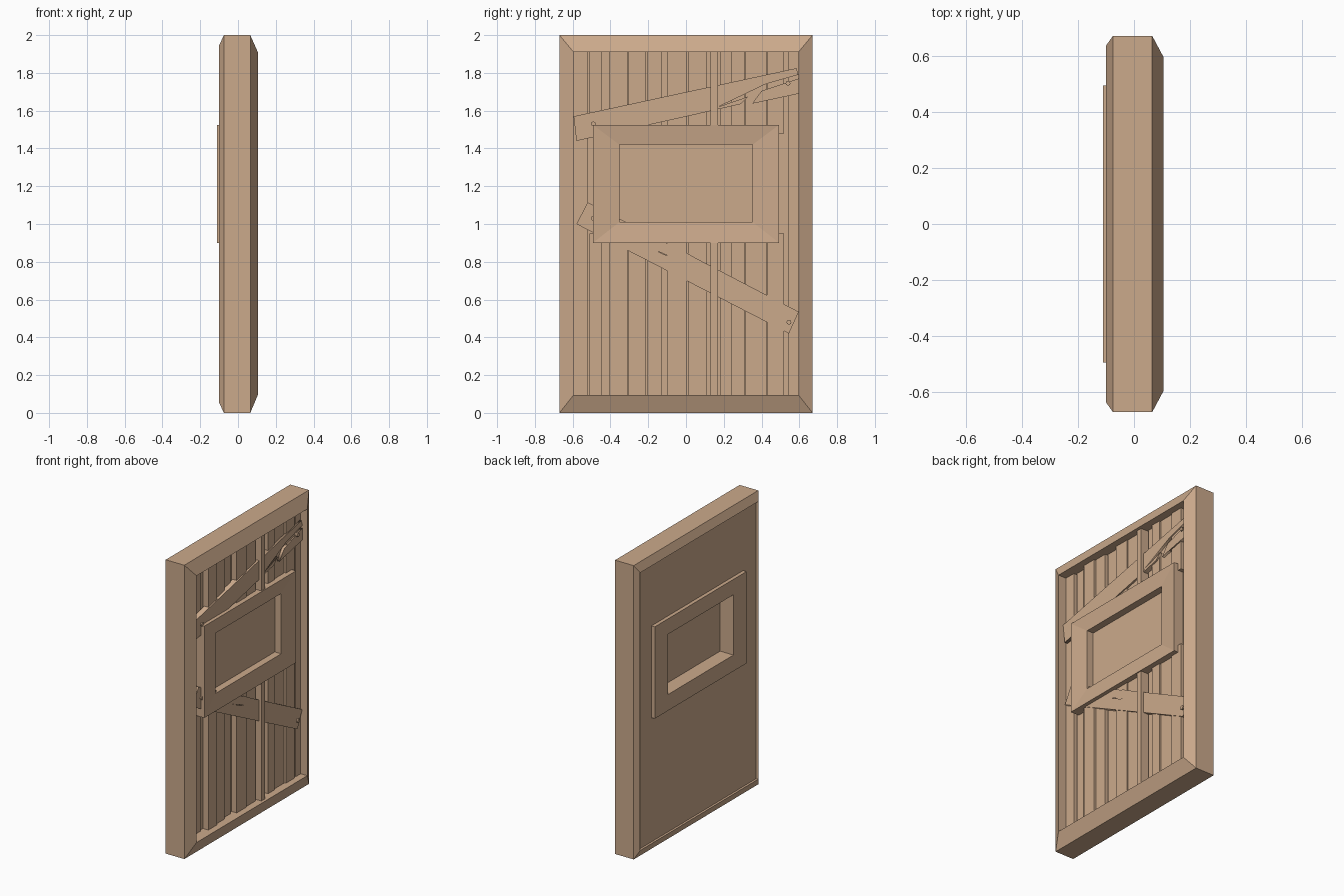
import bpy, bmesh, math

if "Cube" in bpy.data.objects:
    bpy.data.objects.remove(bpy.data.objects["Cube"])

wood = bpy.data.materials.new("wood")
wood.diffuse_color = (0.60, 0.40, 0.26, 1)
wood.use_nodes = True
wood.node_tree.nodes["Principled BSDF"].inputs["Base Color"].default_value = wood.diffuse_color


def add_mesh(name, bm):
    bmesh.ops.recalc_face_normals(bm, faces=bm.faces)
    me = bpy.data.meshes.new(name)
    bm.to_mesh(me)
    bm.free()
    me.materials.append(wood)
    ob = bpy.data.objects.new(name, me)
    bpy.context.collection.objects.link(ob)
    return ob


def ring(name, sections):
    """Rectangular ring: closed profile of (x, half_y, z0, z1) rectangles."""
    bm = bmesh.new()
    loops = [[bm.verts.new(p) for p in ((x, -h, a), (x, h, a), (x, h, b), (x, -h, b))]
             for x, h, a, b in sections]
    for i, lo in enumerate(loops):
        nx = loops[(i + 1) % len(loops)]
        for k in range(4):
            bm.faces.new((lo[k], lo[(k + 1) % 4], nx[(k + 1) % 4], nx[k]))
    return add_mesh(name, bm)


def box(name, x0, x1, y0, y1, z0, z1):
    bm = bmesh.new()
    bmesh.ops.create_cube(bm, size=1)
    for v in bm.verts:
        v.co = (x1 if v.co.x > 0 else x0, y1 if v.co.y > 0 else y0, z1 if v.co.z > 0 else z0)
    return add_mesh(name, bm)


def plate(name, x0, x1, *outlines):
    """Flat board cut from y-z outlines; later outlines are holes."""
    cu = bpy.data.curves.new(name, 'CURVE')
    cu.dimensions = '2D'
    cu.fill_mode = 'BOTH'
    cu.extrude = (x1 - x0) / 2
    for pts in outlines:
        sp = cu.splines.new('POLY')
        sp.points.add(len(pts) - 1)
        for p, (y, z) in zip(sp.points, pts):
            p.co = (y, z, 0, 1)
        sp.use_cyclic_u = True
    cu.materials.append(wood)
    ob = bpy.data.objects.new(name, cu)
    ob.location.x = (x0 + x1) / 2
    ob.rotation_euler = (math.pi / 2, 0, math.pi / 2)
    bpy.context.collection.objects.link(ob)
    bpy.ops.object.select_all(action='DESELECT')
    bpy.context.view_layer.objects.active = ob
    ob.select_set(True)
    bpy.ops.object.convert(target='MESH')


# outer door frame with sloped front and chamfered back rim
ring("outer_frame", [(.065, .67, 0, 2), (.105, .595, .095, 1.91), (-.07, .595, .095, 1.91),
                     (-.07, .632, .055, 1.945), (-.10, .635, .055, 1.945), (-.075, .67, 0, 2)])

# backing panel with window hole
ring("back_panel", [(-.085, .632, .055, 1.945), (.02, .61, .08, 1.93),
                    (.02, .42, .96, 1.47), (-.085, .42, .96, 1.47)])

# window frame, front face sloping in to the opening
ring("window_frame", [(.092, .493, .90, 1.525), (.078, .353, 1.01, 1.42),
                      (-.11, .353, 1.01, 1.42), (-.11, .493, .90, 1.525)])
box("window_pane", -.01, .03, -.37, .37, .99, 1.44)

# vertical boards: (y start, y end, front x)
boards = [(-.60, -.52, .045), (-.51, -.445, .03), (-.405, -.31, .06), (-.305, -.215, .05),
          (-.205, -.13, .035), (-.10, .005, .06), (.01, .11, .055), (.13, .17, .085),
          (.18, .24, .035), (.24, .31, .058), (.315, .425, .05), (.43, .52, .06),
          (.54, .60, .055)]
for y0, y1, x in boards:
    spans = [(.08, .95), (1.48, 1.92)] if y1 > -.49 and y0 < .49 else [(.08, 1.92)]
    for z0, z1 in spans:
        box("vertical_board", .01, x, y0, y1, z0, z1)

# broken upper brace and its splinter
plate("upper_brace", .03, .068,
      [(-.595, 1.57), (.585, 1.825), (.595, 1.79), (.42, 1.74), (.17, 1.62),
       (.33, 1.675), (.29, 1.635), (.05, 1.58), (-.58, 1.44)])
plate("upper_brace_splinter", .03, .068,
      [(.595, 1.77), (.40, 1.705), (.35, 1.637), (.598, 1.69)])

# lower brace with a chipped hole
plate("lower_brace", .03, .066,
      [(-.52, 1.115), (.597, .535), (.545, .42), (-.58, 1.0)],
      [(-.16, .86), (-.045, .805), (.06, .815), (-.03, .865)])

# nail heads
for y, z in ((-.49, 1.53), (.54, 1.745), (-.49, 1.03), (.545, .48)):
    bpy.ops.mesh.primitive_cylinder_add(vertices=8, radius=.013, depth=.03,
                                        location=(.062, y, z), rotation=(0, math.pi / 2, 0))
    ob = bpy.context.object
    ob.name = "nail"
    ob.data.materials.append(wood)
